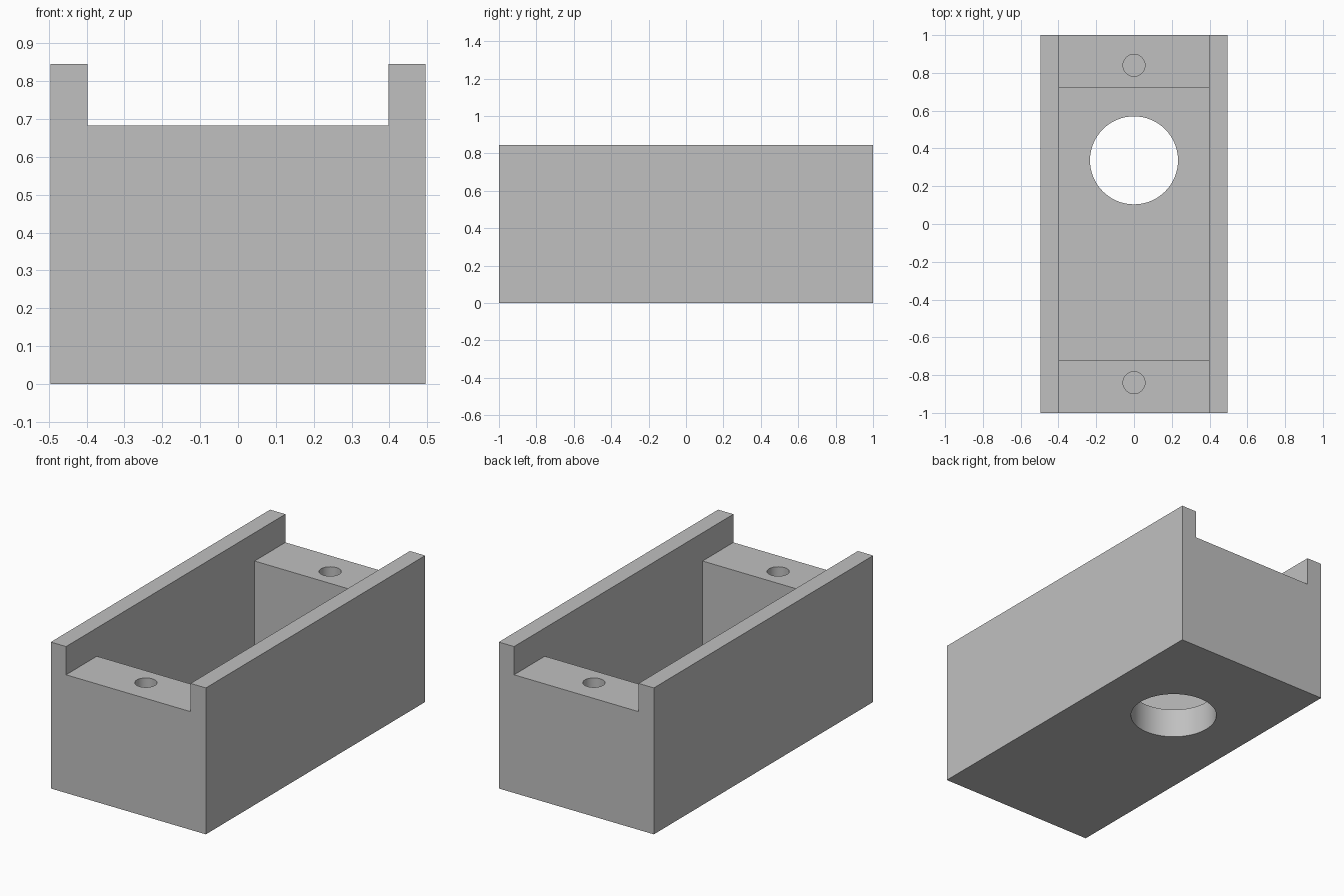
import bpy

if "Cube" in bpy.data.objects:
    bpy.data.objects.remove(bpy.data.objects["Cube"], do_unlink=True)

# Main dimensions
WIDTH, LENGTH, HEIGHT = 0.99, 2.0, 0.845
INNER_WIDTH = 0.795
POCKET_LENGTH = 1.438
LEDGE_Z, FLOOR_Z = 0.682, 0.17
SCREW_Y, SCREW_DEPTH = 0.84, 0.4

grey = bpy.data.materials.new("light grey")
grey.use_nodes = True
colour = (0.53, 0.53, 0.53, 1)
grey.diffuse_color = colour
grey.node_tree.nodes["Principled BSDF"].inputs["Base Color"].default_value = colour


def block(name, size_x, size_y, bottom, top):
    bpy.ops.mesh.primitive_cube_add(size=1, location=(0, 0, (bottom + top) / 2))
    obj = bpy.context.object
    obj.name = name
    obj.scale = (size_x, size_y, top - bottom)
    bpy.ops.object.transform_apply(location=True, rotation=False, scale=True)
    obj.data.materials.append(grey)
    return obj


def drill(name, radius, y, bottom, top):
    bpy.ops.mesh.primitive_cylinder_add(vertices=64, radius=radius, depth=top - bottom,
                                        location=(0, y, (bottom + top) / 2))
    obj = bpy.context.object
    obj.name = name
    obj.data.materials.append(grey)
    return obj


# Solid body, then the cuts that shape it
housing = block("housing", WIDTH, LENGTH, 0, HEIGHT)
cutters = [
    block("lid_channel", INNER_WIDTH, LENGTH + 0.2, LEDGE_Z, HEIGHT + 0.1),
    block("pocket", INNER_WIDTH, POCKET_LENGTH, FLOOR_Z, LEDGE_Z + 0.1),
    drill("floor_hole", 0.233, 0.337, -0.1, FLOOR_Z + 0.1),
]
for side in (-1, 1):
    cutters.append(drill("screw_hole", 0.058, side * SCREW_Y,
                         LEDGE_Z - SCREW_DEPTH, LEDGE_Z + 0.1))

bpy.ops.object.select_all(action='DESELECT')
housing.select_set(True)
bpy.context.view_layer.objects.active = housing
for cutter in cutters:
    cutter.hide_render = True
    cut = housing.modifiers.new(cutter.name, 'BOOLEAN')
    cut.operation = 'DIFFERENCE'
    cut.solver = 'EXACT'
    cut.object = cutter
    bpy.ops.object.modifier_apply(modifier=cut.name)
    bpy.data.objects.remove(cutter, do_unlink=True)

# Round hole walls, crisp edges everywhere else
bpy.ops.object.shade_smooth_by_angle(angle=0.52)
